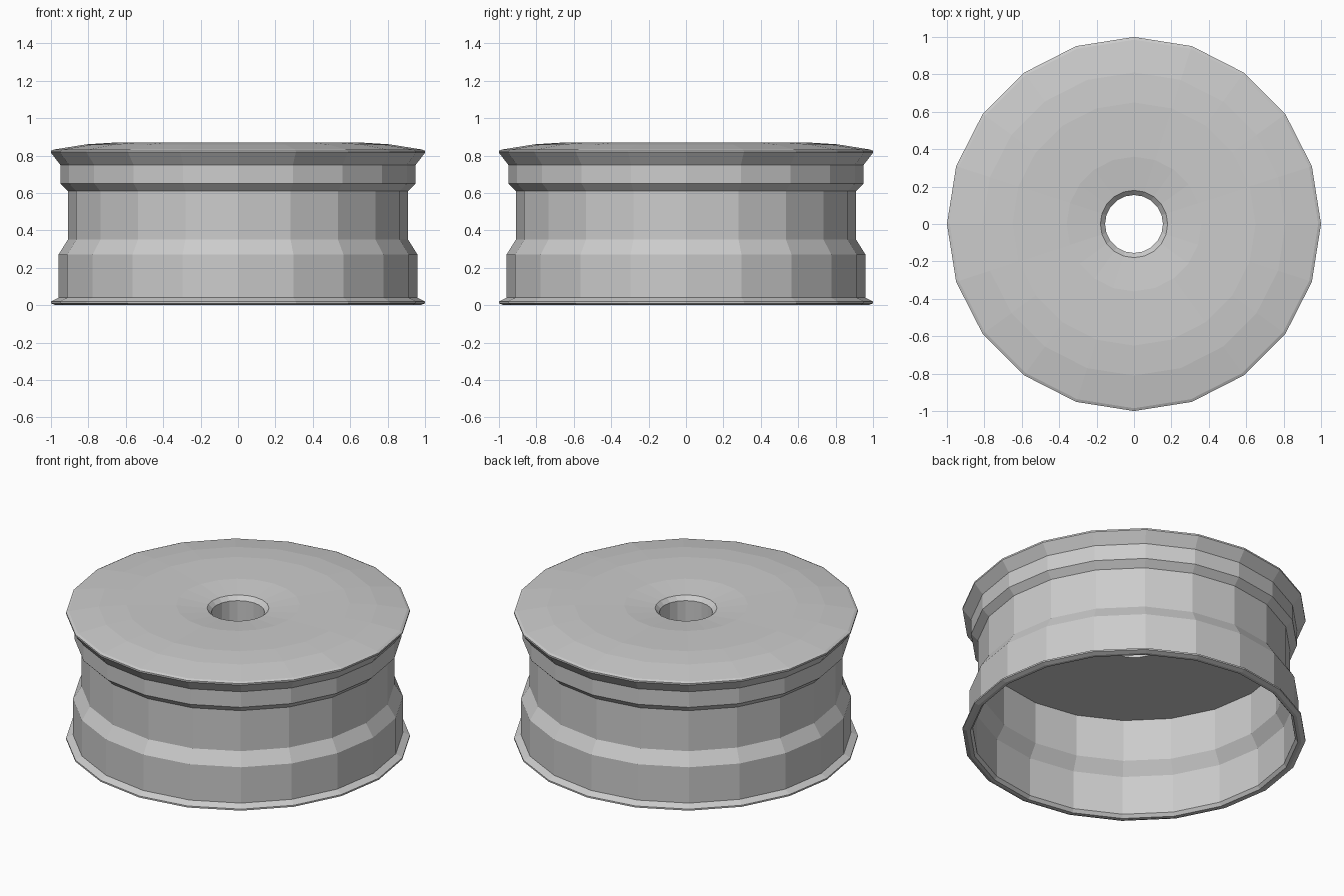
import bpy, bmesh
from math import cos, sin, pi

if "Cube" in bpy.data.objects:
    bpy.data.objects.remove(bpy.data.objects["Cube"])

SIDES = 20


def lathe(name, profile, sides=SIDES):
    """Revolve a closed (radius, height) profile around z with flat faces."""
    bm = bmesh.new()
    rings = [[bm.verts.new((r * cos(2 * pi * i / sides), r * sin(2 * pi * i / sides), z))
              for i in range(sides)] for r, z in profile]
    for k, ring in enumerate(rings):
        nxt = rings[(k + 1) % len(rings)]
        for i in range(sides):
            j = (i + 1) % sides
            bm.faces.new((ring[i], ring[j], nxt[j], nxt[i]))
    bmesh.ops.recalc_face_normals(bm, faces=bm.faces)
    mesh = bpy.data.meshes.new(name)
    bm.to_mesh(mesh)
    bm.free()
    obj = bpy.data.objects.new(name, mesh)
    bpy.context.collection.objects.link(obj)
    return obj


# Outer barrel, from the bottom lip up to the top flange
barrel = [(0.975, 0), (1, 0.01), (1, 0.02), (0.96, 0.04), (0.96, 0.27),
          (0.91, 0.35), (0.91, 0.61), (0.95, 0.65), (0.95, 0.75),
          (1, 0.815), (1, 0.825)]
# Domed top face, dipping to the chamfered axle hole
face = [(0.985, 0.832), (0.81, 0.86), (0.65, 0.87), (0.36, 0.865),
        (0.18, 0.845), (0.155, 0.82), (0.155, 0.62)]
# Underside of the disc and the open inner wall
inside = [(0.89, 0.62), (0.89, 0.35), (0.94, 0.27), (0.94, 0.02), (0.955, 0)]

lathe("wheel_rim", barrel + face + inside)
